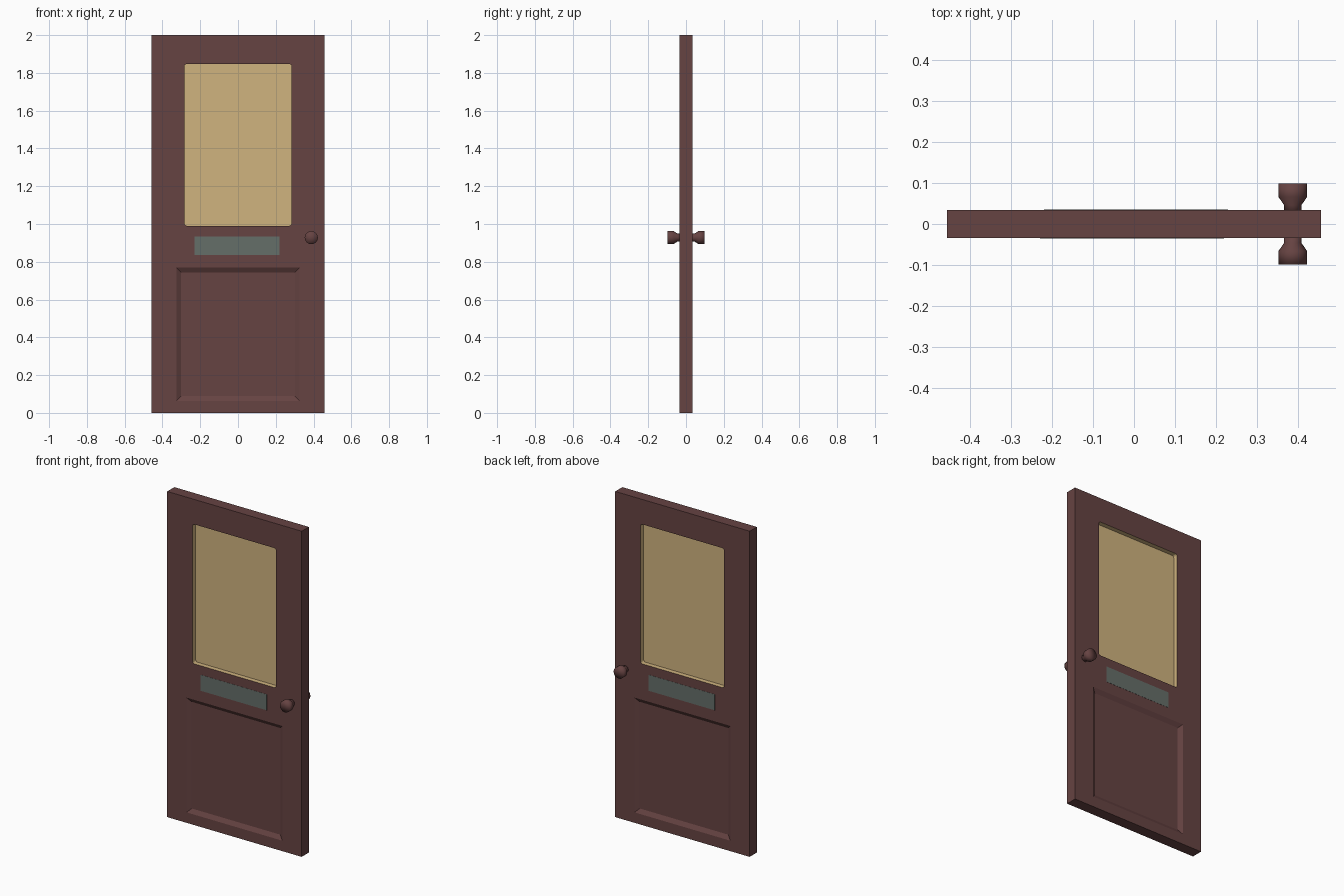
import bpy, bmesh, math

if "Cube" in bpy.data.objects:
    bpy.data.objects.remove(bpy.data.objects["Cube"])

T = 0.0345  # half thickness of the door


def material(name, srgb):
    m = bpy.data.materials.new(name)
    lin = [((c / 255 + 0.055) / 1.055) ** 2.4 for c in srgb]
    m.diffuse_color = (*lin, 1)
    m.use_nodes = True
    m.node_tree.nodes["Principled BSDF"].inputs["Base Color"].default_value = m.diffuse_color
    return m


WOOD = material("dark red wood", (102, 67, 66))
TAN = material("tan glass", (208, 179, 127))
GREY = material("grey green metal", (101, 110, 105))


def outline(x0, x1, z0, z1, r=0.0, n=3):
    """Rectangle in x and z, with optional rounded corners."""
    if r == 0:
        return [(x0, z0), (x1, z0), (x1, z1), (x0, z1)]
    pts = []
    for cx, cz, a in ((x0 + r, z0 + r, 180), (x1 - r, z0 + r, 270),
                      (x1 - r, z1 - r, 0), (x0 + r, z1 - r, 90)):
        for i in range(n + 1):
            t = math.radians(a + 90 * i / n)
            pts.append((cx + r * math.cos(t), cz + r * math.sin(t)))
    return pts


def loft(name, rings, mat):
    """Closed solid through (outline, y) rings."""
    bm = bmesh.new()
    loops = [[bm.verts.new((x, y, z)) for x, z in pts] for pts, y in rings]
    n = len(loops[0])
    for a, b in zip(loops, loops[1:]):
        for i in range(n):
            j = (i + 1) % n
            bm.faces.new((a[i], a[j], b[j], b[i]))
    bm.faces.new(loops[0])
    bm.faces.new(loops[-1])
    bmesh.ops.recalc_face_normals(bm, faces=bm.faces)
    me = bpy.data.meshes.new(name)
    bm.to_mesh(me)
    bm.free()
    me.materials.append(mat)
    ob = bpy.data.objects.new(name, me)
    bpy.context.collection.objects.link(ob)
    return ob


def slab(name, pts, y0, y1, mat):
    return loft(name, [(pts, y0), (pts, y1)], mat)


def cut(ob, cutter):
    cutter.hide_render = True
    mod = ob.modifiers.new("cut", 'BOOLEAN')
    mod.operation = 'DIFFERENCE'
    mod.solver = 'EXACT'
    mod.object = cutter
    bpy.context.view_layer.objects.active = ob
    bpy.ops.object.modifier_apply(modifier=mod.name)
    bpy.data.objects.remove(cutter)


# door leaf with window opening
door = slab("door_leaf", outline(-0.457, 0.457, 0, 2), -T, T, WOOD)
cut(door, slab("window_cutter", outline(-0.284, 0.284, 0.99, 1.847, 0.013),
               -0.1, 0.1, WOOD))

# sunken lower panel with sloped edges, both sides
for s in (-1, 1):
    cut(door, loft("panel_cutter", [
        (outline(-0.35, 0.35, 0.039, 0.794), s * (T + 0.015)),
        (outline(-0.301, 0.301, 0.089, 0.744), s * (T - 0.015))], WOOD))

# window reveal is tan
door.data.materials.clear()
door.data.materials.append(WOOD)
door.data.materials.append(TAN)
for p in door.data.polygons:
    inside = abs(p.center.x) < 0.29 and 0.98 < p.center.z < 1.86
    p.material_index = int(inside and abs(p.normal.y) < 0.5)

# window pane
slab("window_pane", outline(-0.29, 0.29, 0.984, 1.853), -0.006, 0.006, TAN)

# knob: stacked circles from neck to flat end
KNOB = [(0.021, 0.03), (0.021, 0.046), (0.035, 0.066), (0.035, 0.099)]


def circle(r, n=16):
    return [(0.388 + r * math.cos(2 * math.pi * i / n),
             0.928 + r * math.sin(2 * math.pi * i / n)) for i in range(n)]


for s, side in ((-1, "front"), (1, "back")):
    knob = loft(side + "_knob", [(circle(r), s * y) for r, y in KNOB], WOOD)
    bm = bmesh.new()
    bm.from_mesh(knob.data)
    caps = [f for f in bm.faces if len(f.verts) > 4]
    bmesh.ops.poke(bm, faces=caps)
    for f in bm.faces:
        f.smooth = True
    bm.to_mesh(knob.data)
    bm.free()
    # letter plate, a little off centre on each face
    slab(side + "_letter_plate",
         outline(s * 0.005 - 0.225, s * 0.005 + 0.225, 0.837, 0.935),
         s * (T - 0.004), s * (T + 0.001), GREY)
